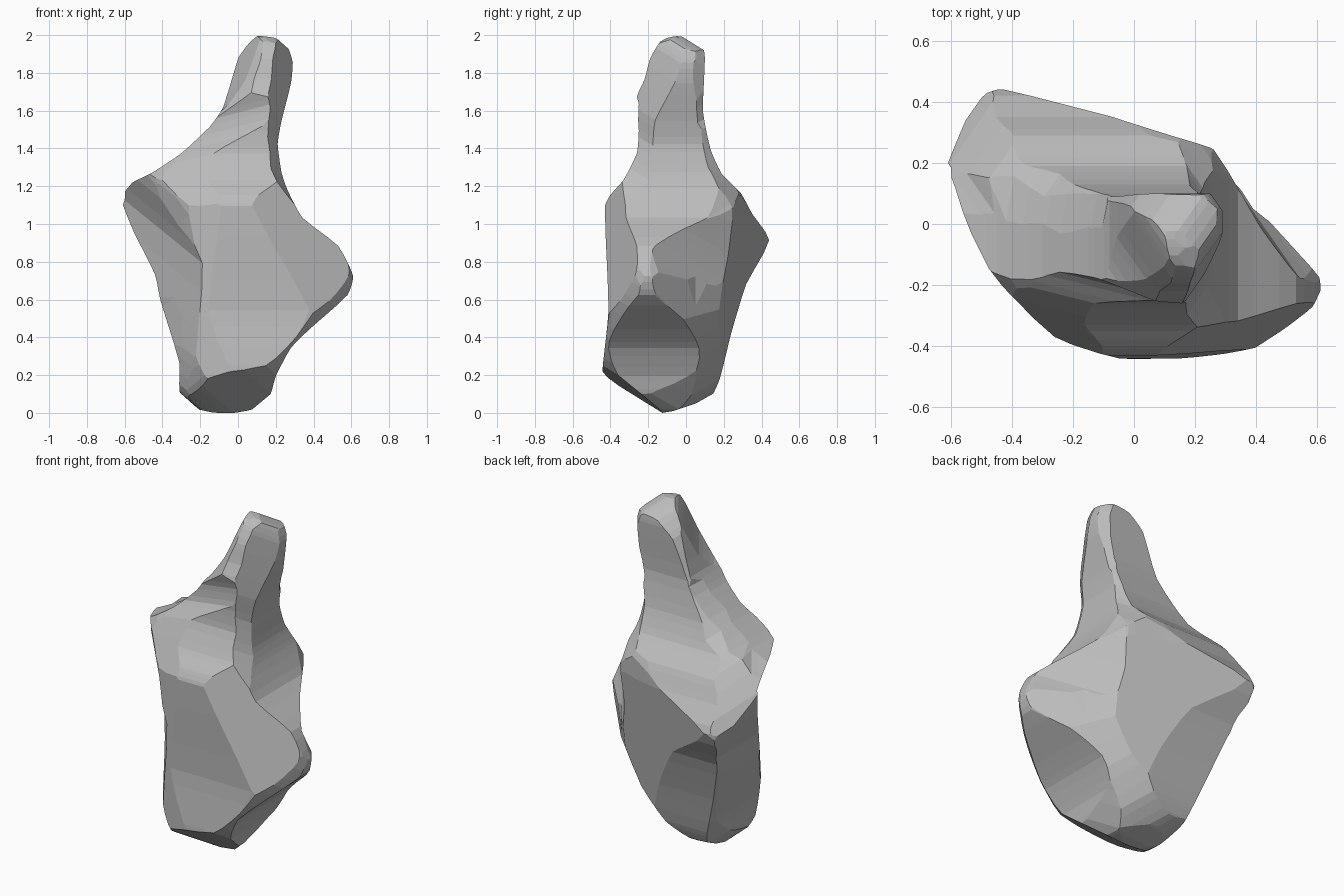
import bpy
import bmesh
from math import sin, cos, radians
from mathutils import Vector

default_cube = bpy.data.objects.get("Cube")
if default_cube:
    bpy.data.objects.remove(default_cube, do_unlink=True)

CENTRE = Vector((0, 0, 1))
HALF_LENGTH = 2.5


def make_material(name, colour):
    material = bpy.data.materials.new(name)
    material.use_nodes = True
    material.diffuse_color = colour
    shader = material.node_tree.nodes["Principled BSDF"]
    shader.inputs["Base Color"].default_value = colour
    shader.inputs["Roughness"].default_value = 0.8
    return material


def rounded_outline(points, steps=3):
    """Closed smooth curve through the points, given in hundredths of a unit."""
    knots = [Vector(p) / 100 for p in points]
    count = len(knots)
    outline = []
    for i in range(count):
        before, start, end, after = (knots[(i + k) % count] for k in (-1, 0, 1, 2))
        # Short tangents keep the corners crisp
        reach = (end - start).length * 0.5
        leave = (end - before).normalized() * reach
        arrive = (after - start).normalized() * reach
        for step in range(steps):
            t = step / steps
            ease = t * t * (3 - 2 * t)
            outline.append(start.lerp(end, ease)
                           + leave * t * (1 - t) ** 2
                           - arrive * t * t * (1 - t))
    return outline


def profile_prism(name, points, azimuth, elevation, swell=1.0, facets=()):
    """Sweep an outline along one direction, then slice off flat facets."""
    a, e = radians(azimuth), radians(elevation)
    across = Vector((cos(a), sin(a), 0))
    ground = Vector((sin(a), -cos(a), 0))
    up = Vector((0, 0, cos(e))) - ground * sin(e)
    sweep = across.cross(up) * HALF_LENGTH
    bm = bmesh.new()
    ring = [bm.verts.new(CENTRE + (across * p.x + up * p.y) * swell - sweep)
            for p in rounded_outline(points)]
    cap = bm.faces.new(ring)
    swept = bmesh.ops.extrude_face_region(bm, geom=[cap], use_keep_orig=True)
    moved = [g for g in swept["geom"] if isinstance(g, bmesh.types.BMVert)]
    bmesh.ops.translate(bm, verts=moved, vec=sweep * 2)
    for point, normal in facets:
        everything = bm.verts[:] + bm.edges[:] + bm.faces[:]
        bmesh.ops.bisect_plane(bm, geom=everything, plane_co=point,
                               plane_no=normal, clear_outer=True)
        rim = [edge for edge in bm.edges if edge.is_boundary]
        bmesh.ops.holes_fill(bm, edges=rim, sides=0)
    bmesh.ops.recalc_face_normals(bm, faces=bm.faces)
    mesh = bpy.data.meshes.new(name)
    bm.to_mesh(mesh)
    bm.free()
    obj = bpy.data.objects.new(name, mesh)
    bpy.context.collection.objects.link(obj)
    return obj


# Outlines of the block: knob on top, shoulder on one side, hip on the other
front_outline = [
    (10, 100), (20, 99), (26, 95), (29, 86), (28, 75), (23, 55), (21, 43),
    (23, 28), (26, 19), (34, 4), (53, -11), (61, -27), (58, -37), (38, -55),
    (28, -65), (20, -80), (17, -90), (10, -97), (-8, -100), (-26, -96),
    (-31, -88), (-31, -73), (-41, -40), (-44, -26), (-55, -4), (-61, 11),
    (-61, 18), (-57, 22), (-45, 28), (-30, 38), (-15, 52), (-8, 62), (0, 88),
    (4, 96)]
side_outline = [
    (-5, 100), (4, 99), (9, 95), (10, 88), (9, 60), (13, 40), (19, 27),
    (29, 17), (35, 6), (44, -8), (32, -31), (24, -57), (18, -81), (13, -91),
    (-16, -100), (-40, -83), (-44, -79), (-44, -74), (-41, -45), (-43, 10),
    (-40, 16), (-33, 24), (-26, 38), (-25, 50), (-26, 68), (-22, 77),
    (-19, 88), (-13, 98)]
plan_outline = [
    (-61, 19), (-59, 29), (-54, 37), (-48, 43), (-39, 45), (-29, 43),
    (-10, 36), (12, 29), (25, 25), (29, 22), (39, 5), (54, -6), (60, -14),
    (61, -22), (54, -34), (42, -40), (20, -44), (-5, -44), (-26, -37),
    (-47, -16), (-55, -2)]
hip_outline = [
    (6, 86), (16, 86), (24, 80), (26, 73), (23, 46), (22, 37), (25, 26),
    (35, 10), (33, -12), (34, -31), (41, -48), (17, -76), (-3, -95),
    (-35, -85), (-40, -70), (-39, -33), (-42, -2), (-47, 33), (-35, 37),
    (-15, 52), (-7, 62), (1, 78)]
back_outline = [
    (-13, 96), (-3, 95), (6, 78), (18, 57), (31, 37), (47, 18), (38, -9),
    (40, -55), (37, -76), (29, -87), (16, -91), (2, -88), (-11, -79),
    (-24, -60), (-40, -20), (-42, -11), (-34, 8), (-28, 27), (-22, 52),
    (-27, 78), (-23, 92)]
underside_outline = [
    (-22, 89), (-13, 91), (-4, 87), (4, 77), (12, 52), (29, 28), (47, 17),
    (64, -5), (50, -33), (27, -81), (16, -92), (8, -96), (-5, -93),
    (-37, -78), (-49, -60), (-59, -36), (-63, -17), (-58, -4), (-43, 5),
    (-31, 20), (-27, 36), (-28, 49), (-25, 82)]

# Partial outlines, each open on the sides it does not shape
neck_outline = [
    (-24, 110), (-23, 66), (-20, 56), (-21, 46), (-28, 38), (-44, 10),
    (-50, 0), (-50, -130), (45, -130), (45, -15), (36, 3), (21, 34),
    (18, 52), (18, 110)]
shoulder_outline = [
    (-75, -120), (-75, 0), (-66, 18), (-60, 24), (-41, 29), (-23, 42),
    (-10, 57), (-10, 75), (-10, 110), (75, 110), (75, -120)]

# Flat facets as a point and an outward direction
hip_back = ((0.27, 0.26, 1.11), (0.75, 0.66, -0.09))
broad_back = ((0.25, 0.26, 1.11), (0.29, 0.95, -0.13))
hip_front = ((0.05, -0.44, 1.11), (0.42, -0.88, 0.2))

# Carve the block by keeping only what all the swept outlines share
block = profile_prism("carved_block", front_outline, 0, 0,
                      facets=(hip_back, broad_back, hip_front))
cutters = [
    profile_prism("side_cutter", side_outline, 90, 0),
    profile_prism("plan_cutter", plan_outline, 0, 90),
    profile_prism("hip_cutter", hip_outline, 35, 25, 1.01),
    profile_prism("back_cutter", back_outline, 215, 25, 1.01),
    profile_prism("underside_cutter", underside_outline, 145, -27, 1.01),
    profile_prism("neck_cutter", neck_outline, 76, 14, 1.01),
    profile_prism("shoulder_cutter", shoulder_outline, -10, 5, 1.01)]
for cutter in cutters:
    cutter.hide_render = True
    carve = block.modifiers.new(cutter.name, "BOOLEAN")
    carve.operation = "INTERSECT"
    carve.solver = "EXACT"
    carve.object = cutter

bpy.context.view_layer.update()
depsgraph = bpy.context.evaluated_depsgraph_get()
carved = bpy.data.meshes.new_from_object(block.evaluated_get(depsgraph))
block.modifiers.clear()
block.data = carved
for cutter in cutters:
    bpy.data.objects.remove(cutter, do_unlink=True)

# Drop loose chips, keeping the main body
bm = bmesh.new()
bm.from_mesh(carved)
bmesh.ops.remove_doubles(bm, verts=bm.verts, dist=0.002)
unseen, islands = set(bm.verts), []
while unseen:
    stack, island = [unseen.pop()], []
    while stack:
        vert = stack.pop()
        island.append(vert)
        for edge in vert.link_edges:
            other = edge.other_vert(vert)
            if other in unseen:
                unseen.remove(other)
                stack.append(other)
    islands.append(island)
body = max(islands, key=len)
for island in islands:
    if island is not body:
        bmesh.ops.delete(bm, geom=island, context="VERTS")

# Rest the lowest point on the ground
low = min(v.co.z for v in bm.verts)
bmesh.ops.translate(bm, verts=bm.verts, vec=(0, 0, -low))
bm.to_mesh(carved)
bm.free()

carved.materials.clear()
carved.materials.append(make_material("plain_grey", (0.5, 0.5, 0.5, 1)))
for face in carved.polygons:
    face.material_index = 0
    face.use_smooth = False
